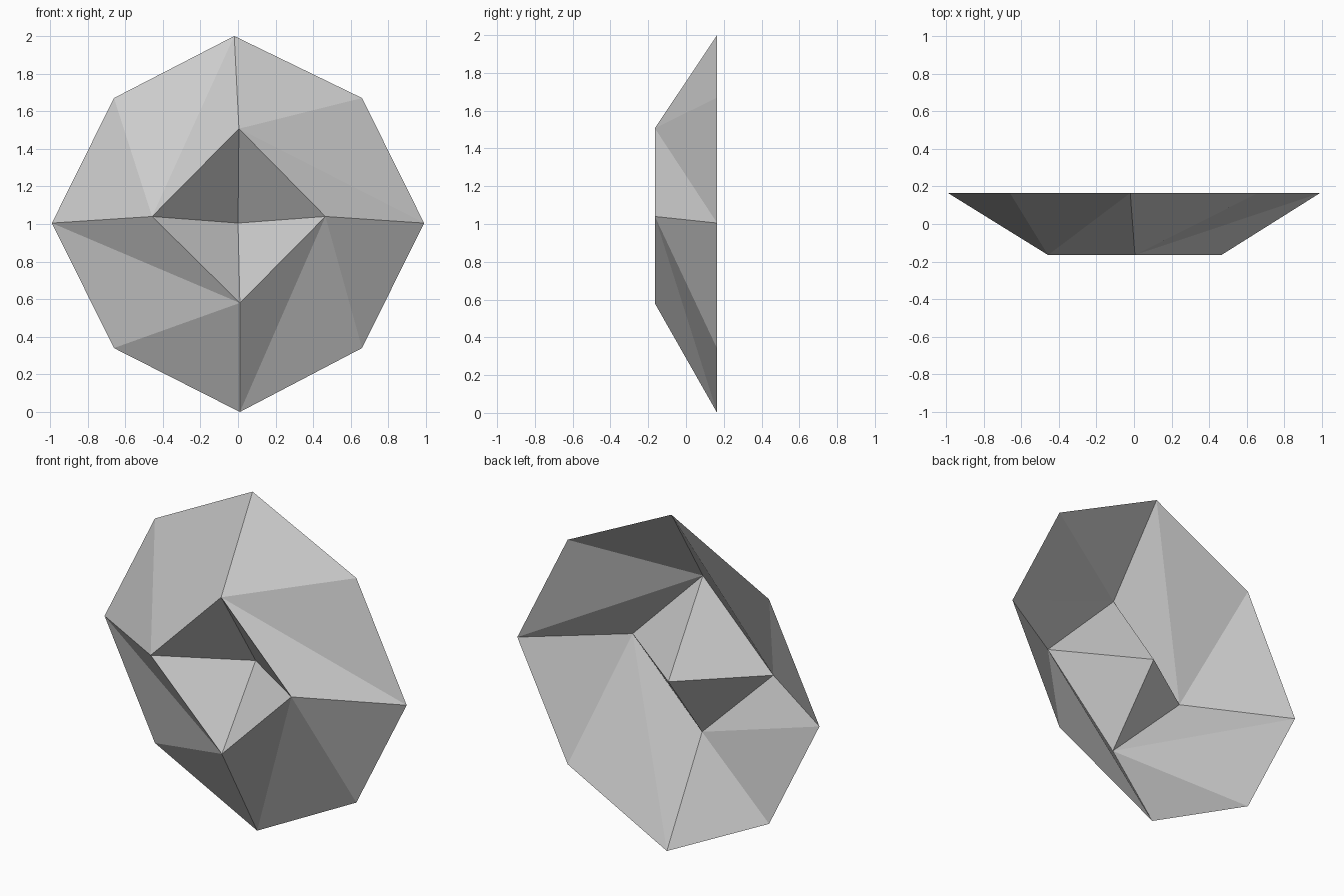
import bpy, bmesh

if "Cube" in bpy.data.objects:
    bpy.data.objects.remove(bpy.data.objects["Cube"])

FRONT, BACK = -0.165, 0.165

# Profiles in (x, z), clockwise from the top as seen from the front
rim = [(-0.02, 2.0), (0.66, 1.67), (0.99, 1.005), (0.66, 0.34),
       (0.01, 0.0), (-0.66, 0.34), (-0.99, 1.005), (-0.66, 1.67)]
ridge = [(0.005, 1.507), (0.465, 1.04), (0.01, 0.58), (-0.457, 1.04)]

bm = bmesh.new()


def ring(points, y):
    return [bm.verts.new((x, y, z)) for x, z in points]


outer = ring(rim, BACK)
inner = ring(ridge, FRONT)
centre = bm.verts.new((0, BACK, 1.005))

# Each quarter: a three-triangle sloping wall and one facet of the sunken centre
for i in range(4):
    a, b = inner[i], inner[(i + 1) % 4]
    path = [outer[(2 * i + k) % 8] for k in range(3)] + [b]
    for p, q in zip(path, path[1:]):
        bm.faces.new((a, q, p))
    bm.faces.new((a, centre, b))

bmesh.ops.recalc_face_normals(bm, faces=bm.faces)
bm.normal_update()
if sum(f.normal.y * f.calc_area() for f in bm.faces) > 0:
    bmesh.ops.reverse_faces(bm, faces=bm.faces)

# Open faceted octagonal shell
mesh = bpy.data.meshes.new("faceted_shell")
bm.to_mesh(mesh)
bm.free()
bpy.context.collection.objects.link(bpy.data.objects.new("faceted_shell", mesh))
